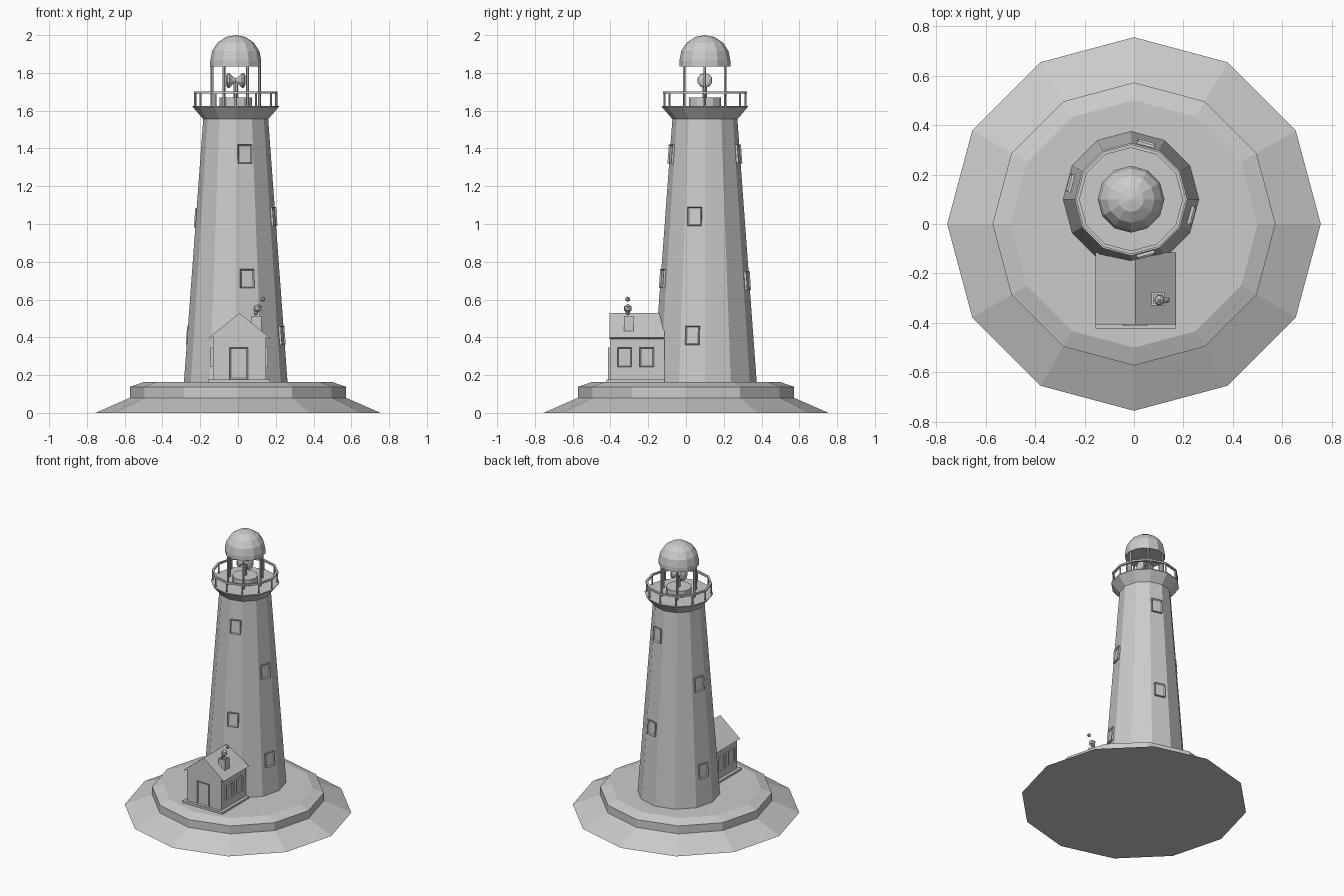
import bpy, bmesh, math
from mathutils import Matrix, Vector

cube = bpy.data.objects.get("Cube")
if cube:
    bpy.data.objects.remove(cube, do_unlink=True)

grey = bpy.data.materials.new("plain_grey")
grey.use_nodes = True
grey.diffuse_color = (0.6, 0.6, 0.6, 1)
grey.node_tree.nodes["Principled BSDF"].inputs["Base Color"].default_value = (0.6, 0.6, 0.6, 1)

CX, CY = -0.012, 0.10          # tower axis
GROUND, DECK = 0.163, 1.625


def finish(name, bm):
    bmesh.ops.recalc_face_normals(bm, faces=bm.faces)
    mesh = bpy.data.meshes.new(name)
    bm.to_mesh(mesh)
    bm.free()
    mesh.materials.append(grey)
    obj = bpy.data.objects.new(name, mesh)
    bpy.context.collection.objects.link(obj)
    return obj


def lathe(name, profile, sides, x=0, y=0):
    """Turn (radius, height) pairs round a vertical axis and cap the ends."""
    bm = bmesh.new()
    rings = []
    for r, z in profile:
        turn = [2 * math.pi * i / sides for i in range(sides)]
        rings.append([bm.verts.new((x + r * math.cos(a), y + r * math.sin(a), z)) for a in turn])
    for low, high in zip(rings, rings[1:]):
        for i in range(sides):
            j = (i + 1) % sides
            bm.faces.new((low[i], low[j], high[j], high[i]))
    bm.faces.new(rings[0][::-1])
    bm.faces.new(rings[-1])
    bmesh.ops.remove_doubles(bm, verts=bm.verts, dist=0.0001)
    return finish(name, bm)


def box(name, low, high):
    low, high = Vector(low), Vector(high)
    bm = bmesh.new()
    bmesh.ops.create_cube(bm, size=1)
    bmesh.ops.scale(bm, vec=high - low, verts=bm.verts)
    bmesh.ops.translate(bm, vec=(low + high) / 2, verts=bm.verts)
    return finish(name, bm)


def prism(name, outline, y0, y1):
    """Extrude an (x, z) outline along y."""
    bm = bmesh.new()
    face = bm.faces.new([bm.verts.new((x, y0, z)) for x, z in outline])
    new = bmesh.ops.extrude_face_region(bm, geom=[face])["geom"]
    bmesh.ops.translate(bm, vec=(0, y1 - y0, 0), verts=[v for v in new if isinstance(v, bmesh.types.BMVert)])
    return finish(name, bm)


def framed_panel(name, centre, turn, lean, width, height, depth=0.024):
    """Slab facing local +x with a raised frame round a recessed pane."""
    bm = bmesh.new()
    bmesh.ops.create_cube(bm, size=1)
    bmesh.ops.scale(bm, vec=(depth, width, height), verts=bm.verts)
    front = max(bm.faces, key=lambda f: f.calc_center_median().x)
    bmesh.ops.inset_region(bm, faces=[front], thickness=0.009)
    bmesh.ops.translate(bm, vec=(-0.007, 0, 0), verts=front.verts)
    place = Matrix.Translation(centre) @ Matrix.Rotation(turn, 4, "Z") @ Matrix.Rotation(-lean, 4, "Y")
    bm.transform(place)
    return finish(name, bm)


# Stepped rock island
lathe("island", [(0.755, 0), (0.572, 0.08), (0.572, 0.138), (0.5, GROUND)], 12)

# Tapered tower flaring into the gallery
R0, R1, TOP = 0.275, 0.172, 1.555
lathe("tower", [(R0, GROUND - 0.01), (R1, TOP)], 12, CX, CY)
lathe("gallery", [(R1, TOP), (0.228, DECK - 0.005), (0.228, DECK)], 12, CX, CY)

# Tower windows, alternating heights on four faces
lean = math.atan((R0 - R1) / (TOP - GROUND))
for degrees, heights in ((-75, (0.71, 1.37)), (-15, (0.41, 1.04)), (75, (0.70, 1.37)), (165, (0.41, 1.03))):
    a = math.radians(degrees)
    for z in heights:
        r = (R0 + (R1 - R0) * (z - GROUND) / (TOP - GROUND)) * math.cos(math.pi / 12)
        spot = (CX + r * math.cos(a), CY + r * math.sin(a), z)
        framed_panel("tower_window", spot, a, lean, 0.075, 0.1)

# Gallery railing
for i in range(12):
    a = i * math.pi / 6
    lathe("railing_post", [(0.006, DECK), (0.006, 1.695)], 6, CX + 0.215 * math.cos(a), CY + 0.215 * math.sin(a))
rail = [(0.222, 1.69), (0.222, 1.702), (0.208, 1.702), (0.208, 1.69), (0.222, 1.69)]
bm = bmesh.new()
seg = [bm.verts.new((CX + r, CY, z)) for r, z in rail[:-1]]
loop = [bm.edges.new((seg[i], seg[(i + 1) % 4])) for i in range(4)]
bmesh.ops.spin(bm, geom=seg + loop, cent=(CX, CY, 0), axis=(0, 0, 1), angle=2 * math.pi, steps=12)
bmesh.ops.remove_doubles(bm, verts=bm.verts, dist=0.0005)
finish("hand_rail", bm)

# Lantern room: pedestal, posts and dome
lathe("lamp_pedestal", [(0.085, DECK), (0.085, 1.67)], 12, CX, CY)
for i in range(6):
    a = i * math.pi / 3
    lathe("lantern_post", [(0.008, DECK), (0.008, 1.84)], 6, CX + 0.125 * math.cos(a), CY + 0.125 * math.sin(a))
dome = [(0.135, 1.835)]
for i in range(5):
    a = i * math.pi / 8
    dome.append((0.135 * math.cos(a) + 0.00001, 1.865 + 0.135 * math.sin(a)))
lathe("dome", dome, 12, CX, CY)

# Twin lamp on its mast
lathe("lamp_mast", [(0.012, 1.67), (0.012, 1.755)], 8, CX, CY)
for side in (-1, 1):
    lamp = lathe("lamp", [(0.012, 0), (0.022, 0.018), (0.04, 0.034), (0.038, 0.044), (0.022, 0.052)], 10)
    lamp.data.transform(Matrix.Translation((CX, CY, 1.76)) @ Matrix.Rotation(side * math.pi / 2, 4, "Y"))

# Keeper's cottage
HX, FRONT, BACK = 0.007, -0.403, -0.115
box("cottage_plinth", (HX - 0.162, -0.422, GROUND - 0.01), (HX + 0.162, BACK, 0.178))
wall = 0.14
prism("cottage_walls", [(HX - wall, 0.17), (HX + wall, 0.17), (HX + wall, 0.408), (HX, 0.515), (HX - wall, 0.408)],
      FRONT, BACK)
prism("cottage_roof", [(HX - 0.162, 0.398), (HX, 0.528), (HX + 0.162, 0.398), (HX + 0.155, 0.392),
                       (HX, 0.515), (HX - 0.155, 0.392)], FRONT - 0.003, BACK)
framed_panel("cottage_door", (HX - 0.003, FRONT, 0.262), -math.pi / 2, 0, 0.096, 0.168, 0.018)
for side in (-1, 1):
    for y in (-0.325, -0.208):
        framed_panel("cottage_window", (HX + side * wall, y, 0.295), 0 if side > 0 else math.pi, 0, 0.075, 0.104)

# Chimney with puffs of smoke
lathe("chimney", [(0.037, 0.42), (0.037, 0.512), (0.026, 0.512), (0.026, 0.495)], 4, 0, 0).data.transform(
    Matrix.Translation((0.097, -0.303, 0)) @ Matrix.Rotation(math.pi / 4, 4, "Z"))
for x, z, r in ((0.095, 0.53, 0.014), (0.103, 0.553, 0.024), (0.132, 0.602, 0.014)):
    bm = bmesh.new()
    bmesh.ops.create_icosphere(bm, subdivisions=1, radius=r)
    bmesh.ops.translate(bm, vec=(x, -0.308, z), verts=bm.verts)
    finish("smoke_puff", bm)
